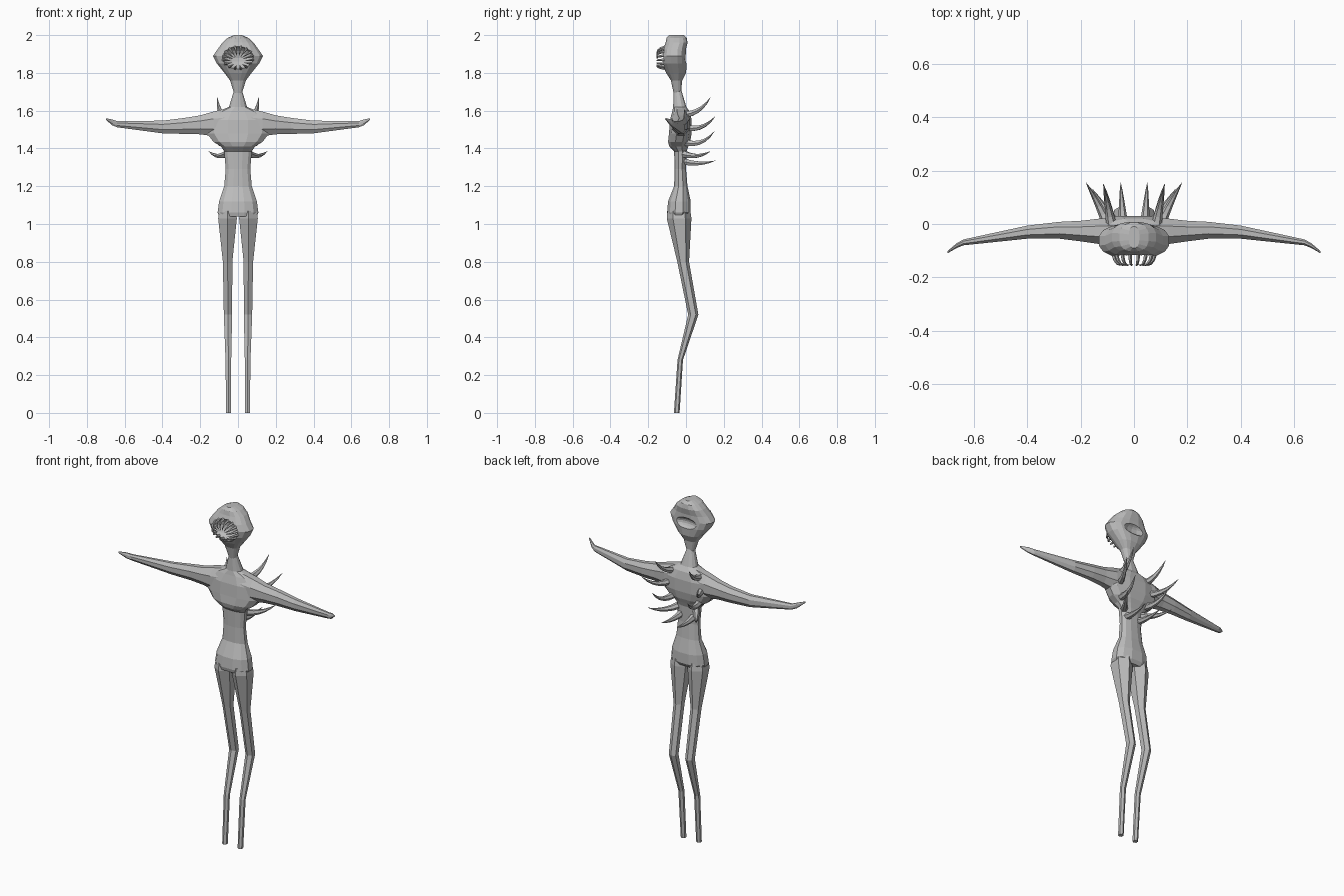
import bpy, bmesh, math
from mathutils import Vector

if "Cube" in bpy.data.objects:
    bpy.data.objects.remove(bpy.data.objects["Cube"])

grey = bpy.data.materials.new("grey_skin")
grey.diffuse_color = (0.5, 0.5, 0.5, 1)
grey.use_nodes = True
grey.node_tree.nodes["Principled BSDF"].inputs["Base Color"].default_value = grey.diffuse_color


def loft(name, rings):
    """Skin a list of equal-length point rings and cap both ends."""
    bm = bmesh.new()
    loops = [[bm.verts.new(p) for p in r] for r in rings]
    n = len(loops[0])
    for a, b in zip(loops, loops[1:]):
        for i in range(n):
            j = (i + 1) % n
            bm.faces.new((a[i], a[j], b[j], b[i]))
    bm.faces.new(loops[0])
    bm.faces.new(loops[-1])
    bmesh.ops.recalc_face_normals(bm, faces=bm.faces)
    me = bpy.data.meshes.new(name)
    bm.to_mesh(me)
    bm.free()
    me.materials.append(grey)
    ob = bpy.data.objects.new(name, me)
    bpy.context.collection.objects.link(ob)
    return ob


def section(u0, u1, v0, v1, n, power=1.0):
    """Rounded section filling the box u0..u1, v0..v1."""
    pts = []
    for i in range(n):
        a = 2 * math.pi * (i + 0.5) / n
        c, s = math.cos(a), math.sin(a)
        k = math.cos(math.pi / n) ** power
        c = math.copysign(abs(c) ** power, c) / k
        s = math.copysign(abs(s) ** power, s) / k
        pts.append(((u0 + u1) / 2 + c * (u1 - u0) / 2, (v0 + v1) / 2 + s * (v1 - v0) / 2))
    return pts


def upright(name, rows, n, power=1.0):
    """Loft rows of (z, x0, x1, y front, y back)."""
    return loft(name, [[(x, y, z) for x, y in section(x0, x1, yf, yb, n, power)]
                       for z, x0, x1, yf, yb in rows])


def horn(name, base, mid, tip, radius, sides=6, steps=5):
    """Curved tapering spike."""
    base, mid, tip = Vector(base), Vector(mid), Vector(tip)
    rings = []
    for k in range(steps + 1):
        t = k / steps
        p = base * (1 - t) ** 2 + mid * 2 * t * (1 - t) + tip * t * t
        q = ((mid - base) * (1 - t) + (tip - mid) * t).to_track_quat('Z', 'Y')
        r = radius * (1 - t) ** 0.8 + 0.0006
        rings.append([p + q @ Vector((r * math.cos(2 * math.pi * i / sides),
                                      r * math.sin(2 * math.pi * i / sides), 0))
                      for i in range(sides)])
    return loft(name, rings)


def carve(target, centre, size):
    """Cut an ellipsoidal hollow."""
    bpy.ops.mesh.primitive_uv_sphere_add(segments=16, ring_count=10, location=centre)
    cutter = bpy.context.object
    cutter.scale = size
    cutter.hide_render = True
    cutter.data.materials.append(grey)
    mod = target.modifiers.new("hollow", 'BOOLEAN')
    mod.operation, mod.object, mod.solver = 'DIFFERENCE', cutter, 'EXACT'
    bpy.context.view_layer.objects.active = target
    bpy.ops.object.modifier_apply(modifier=mod.name)
    bpy.data.objects.remove(cutter)


# Torso: hips, waist, flared rib cage, shoulders, neck
torso = [(1.04, .098, -.095, .012), (1.06, .108, -.10, .025), (1.12, .10, -.095, .025),
         (1.20, .073, -.063, .008), (1.29, .065, -.06, 0), (1.385, .073, -.063, .003),
         (1.41, .09, -.088, .012), (1.435, .13, -.095, .022), (1.48, .165, -.09, .03),
         (1.55, .165, -.085, .03), (1.595, .11, -.073, .02), (1.62, .048, -.068, .002),
         (1.71, .02, -.065, -.025)]
upright("torso", [(z, -w, w, f, b) for z, w, f, b in torso], 12, 0.85)

# Head: narrow jaw widening to cheeks, then a lumpy crown
head_rows = [(1.69, .02, -.065, -.027), (1.76, .042, -.08, -.02), (1.80, .072, -.105, 0),
             (1.85, .112, -.127, .004), (1.89, .132, -.127, 0), (1.925, .108, -.122, 0),
             (1.96, .083, -.108, .008), (1.985, .055, -.103, .004), (2.0, .02, -.09, -.01)]
head = upright("head", [(z, -w, w, f, b) for z, w, f, b in head_rows], 16, 0.8)
carve(head, (0, -.13, 1.88), (.085, .06, .062))
carve(head, (0, .025, 1.875), (.085, .045, .036))

# Mouth teeth fanning in from the rim
for i in range(16):
    a = 2 * math.pi * (i + 0.5) / 16
    c, s = math.cos(a), math.sin(a)
    tip_r = 0.3 if s > 0 else 0.5
    horn("tooth", (.08 * c, -.112, 1.88 + .058 * s), (.07 * c, -.165, 1.878 + .05 * s),
         (.08 * tip_r * c, -.152, 1.87 + .058 * tip_r * s), .0075, 5, 4)

# Arms, hands, legs and back spikes, left and right
arm = [(.06, 1.45, 1.612, -.078, .02), (.13, 1.465, 1.595, -.075, .02),
       (.20, 1.475, 1.575, -.065, .012), (.28, 1.477, 1.562, -.055, .008),
       (.40, 1.48, 1.547, -.055, -.006), (.64, 1.512, 1.545, -.08, -.058),
       (.665, 1.522, 1.553, -.09, -.072), (.70, 1.552, 1.56, -.11, -.102)]
leg = [(1.07, .012, .098, -.09, .015), (1.03, .006, .105, -.093, .02),
       (.80, .03, .08, -.042, .012), (.52, .031, .075, .015, .062),
       (.28, .036, .066, -.043, -.018), (0, .037, .063, -.062, -.036)]
spikes = [((.085, .0, 1.58), (.10, .08, 1.59), (.11, .13, 1.67)),
          ((.10, .0, 1.51), (.14, .09, 1.49), (.18, .155, 1.57)),
          ((.085, .0, 1.43), (.10, .09, 1.41), (.115, .15, 1.49)),
          ((.06, -.01, 1.37), (.11, .06, 1.345), (.155, .13, 1.385)),
          ((.04, -.01, 1.33), (.045, .07, 1.31), (.05, .155, 1.335))]
for side, m in (("left", -1), ("right", 1)):
    loft(side + "_arm", [[(m * x, y, z) for y, z in section(yf, yb, z0, z1, 8)]
                         for x, z0, z1, yf, yb in arm])
    upright(side + "_leg", [(z, m * x0, m * x1, f, b) for z, x0, x1, f, b in leg], 6)
    for pts in spikes:
        horn(side + "_back_spike", *[(m * x, y, z) for x, y, z in pts], .019)
